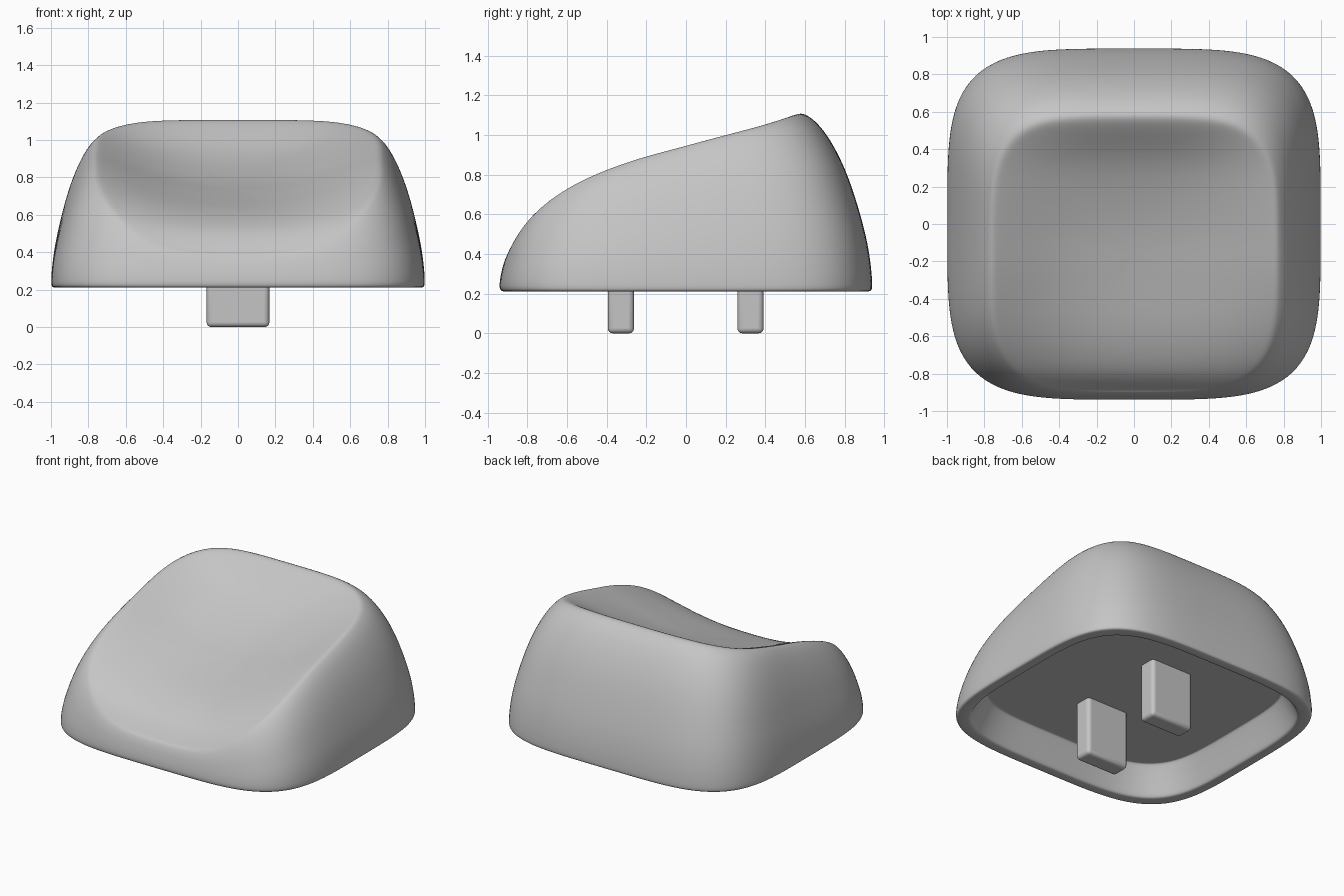
import bpy, bmesh, math
from mathutils import Vector

cube = bpy.data.objects.get("Cube")
if cube:
    bpy.data.objects.remove(cube, do_unlink=True)

grey = bpy.data.materials.new("plain_grey")
grey.use_nodes = True
colour = (0.56, 0.56, 0.56, 1)
grey.diffuse_color = colour
grey.node_tree.nodes["Principled BSDF"].inputs["Base Color"].default_value = colour

SEGMENTS = 48
BASE_Z, CEILING_Z = 0.21, 0.415
RIM_X, RIM_Y, RIM_CENTRE = 0.76, 0.735, -0.155

# Heights along y: the raised side ridges and the bottom of the scoop
RIDGE = [(-0.9, 0.47), (-0.8, 0.6), (-0.6, 0.74), (-0.3, 0.865),
         (0, 0.95), (0.3, 1.035), (0.5, 1.1), (0.6, 1.12)]
SCOOP = [(-0.9, 0.385), (-0.8, 0.505), (-0.6, 0.61), (-0.3, 0.7),
         (0, 0.79), (0.3, 0.92), (0.45, 1.025), (0.53, 1.09), (0.6, 1.12)]


def smooth_curve(points, y):
    """Cubic interpolation through a short list of points."""
    y = min(max(y, points[0][0]), points[-1][0])
    last = len(points) - 1
    i = next(k for k in range(last) if y <= points[k + 1][0])

    def slope(k):
        a, b = points[max(k - 1, 0)], points[min(k + 1, last)]
        return (b[1] - a[1]) / (b[0] - a[0])

    (y0, z0), (y1, z1) = points[i], points[i + 1]
    h = y1 - y0
    t = (y - y0) / h
    bend = (1 - t) * slope(i) * h - t * slope(i + 1) * h
    return z0 + (z1 - z0) * t * t * (3 - 2 * t) + t * (1 - t) * bend


def top_height(x, y):
    low, high = smooth_curve(SCOOP, y), smooth_curve(RIDGE, y)
    u = min(abs(x) / RIM_X, 1)
    return low + (high - low) * u ** 2.5 * (1.35 - 0.35 * u ** 3)


def rounded_square(rx, ry, power, cy=0, z=0):
    ring = []
    for i in range(SEGMENTS):
        a = math.tau * i / SEGMENTS
        c, s = math.cos(a), math.sin(a)
        r = (abs(c) ** power + abs(s) ** power) ** (-1 / power)
        ring.append(Vector((rx * r * c, cy + ry * r * s, z)))
    return ring


def base_ring(scale, z):
    margin = 1 - scale
    return rounded_square(1 - margin, 0.94 - margin, 4.4, 0, z)


def top_ring(scale):
    ring = rounded_square(RIM_X * scale, RIM_Y * scale, 4.2, RIM_CENTRE)
    for p in ring:
        p.z = top_height(p.x, p.y)
    return ring


# Hollow underside: ceiling, inner wall and rounded bottom lip
rings = [base_ring(s, z) for s, z in (
    (0.4, CEILING_Z), (0.8, CEILING_Z), (0.835, CEILING_Z), (0.84, 0.41), (0.89, 0.29),
    (0.915, 0.22), (0.925, BASE_Z), (0.98, BASE_Z), (0.995, 0.215), (1, 0.235))]

# Curved outer walls, from the lip up to the rim
lip, rim = rings[-1], top_ring(1)
for inward, up in ((0.02, 0.12), (0.07, 0.25), (0.14, 0.37), (0.24, 0.51), (0.37, 0.665),
                   (0.54, 0.81), (0.73, 0.925), (0.89, 0.98)):
    rings.append([Vector((a.x + (b.x - a.x) * inward,
                          a.y + (b.y - a.y) * inward,
                          a.z + (b.z - a.z) * up)) for a, b in zip(lip, rim)])

# Scooped top
rings += [top_ring(s) for s in (1, 0.95, 0.88, 0.79, 0.68, 0.54, 0.38, 0.2)]

bm = bmesh.new()
loops = [[bm.verts.new(p) for p in ring] for ring in rings]
for low, high in zip(loops, loops[1:]):
    for i in range(SEGMENTS):
        j = (i + 1) % SEGMENTS
        bm.faces.new((low[i], low[j], high[j], high[i]))
for loop, centre in ((loops[0], (0, 0, CEILING_Z)),
                     (loops[-1], (0, RIM_CENTRE, top_height(0, RIM_CENTRE)))):
    hub = bm.verts.new(centre)
    for i in range(SEGMENTS):
        bm.faces.new((loop[i], loop[(i + 1) % SEGMENTS], hub))
bmesh.ops.recalc_face_normals(bm, faces=bm.faces)
for face in bm.faces:
    face.smooth = True
mesh = bpy.data.meshes.new("cap_shell")
bm.to_mesh(mesh)
bm.free()
shell = bpy.data.objects.new("cap_shell", mesh)
bpy.context.collection.objects.link(shell)
mesh.materials.append(grey)
subdivision = shell.modifiers.new("smooth_surface", 'SUBSURF')
subdivision.levels = subdivision.render_levels = 2

# Two mounting posts under the cap
for name, y in (("front_post", -0.328), ("back_post", 0.325)):
    bpy.ops.mesh.primitive_cube_add(size=1, location=(0, y, 0.225))
    post = bpy.context.object
    post.name = name
    post.scale = (0.335, 0.132, 0.45)
    bpy.ops.object.transform_apply(location=False, rotation=False, scale=True)
    bevel = post.modifiers.new("rounded_edges", 'BEVEL')
    bevel.width = 0.025
    bevel.segments = 4
    post.data.materials.append(grey)
    bpy.ops.object.shade_smooth_by_angle()
